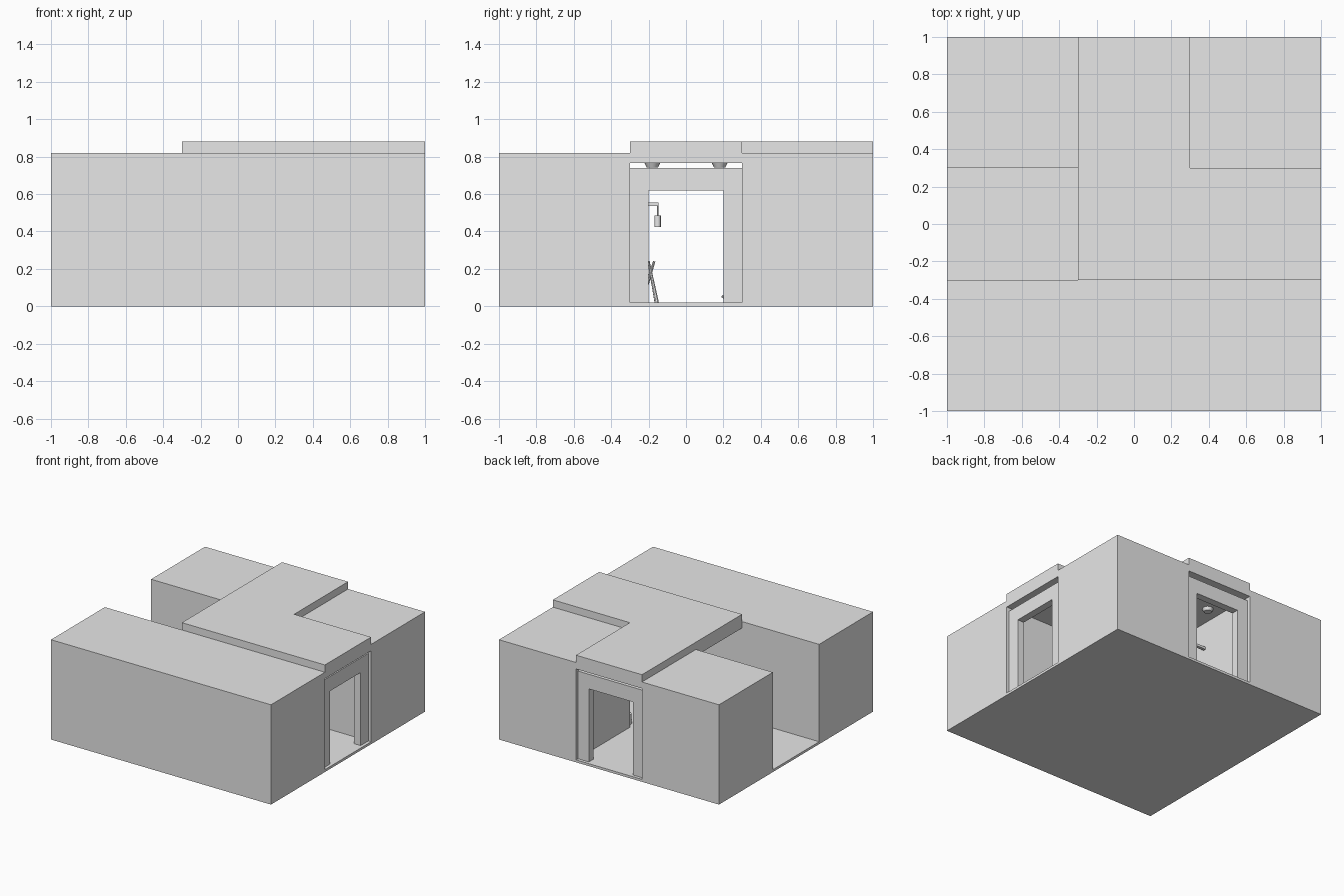
import bpy, math
from mathutils import Vector

if "Cube" in bpy.data.objects:
    bpy.data.objects.remove(bpy.data.objects["Cube"])

grey = bpy.data.materials.new("plain_grey")
grey.diffuse_color = (0.8, 0.8, 0.8, 1)
grey.use_nodes = True
grey.node_tree.nodes["Principled BSDF"].inputs["Base Color"].default_value = grey.diffuse_color

def finish(o, name, smooth=False):
    o.name = name
    o.data.materials.append(grey)
    if smooth:
        bpy.ops.object.shade_smooth_by_angle()
    return o

def box(name, x0, x1, y0, y1, z0, z1):
    bpy.ops.mesh.primitive_cube_add(size=1, location=((x0+x1)/2, (y0+y1)/2, (z0+z1)/2))
    o = bpy.context.object
    o.scale = (x1-x0, y1-y0, z1-z0)
    bpy.ops.object.transform_apply(location=False, scale=True)
    return finish(o, name)

def rod(name, a, b, r1, r2, sides=16):
    a, b = Vector(a), Vector(b)
    d = b - a
    bpy.ops.mesh.primitive_cone_add(vertices=sides, radius1=r1, radius2=r2, depth=d.length,
                                    location=(a+b)/2, rotation=d.to_track_quat('Z', 'Y').to_euler())
    return finish(bpy.context.object, name, True)

def prism(name, outline, depth):
    """Extrude an outline in the x-y plane upwards by depth."""
    me = bpy.data.meshes.new(name)
    n = len(outline)
    verts = [(x, y, z) for z in depth for x, y in outline]
    faces = [list(range(n))[::-1], list(range(n, 2*n))]
    faces += [[i, (i+1) % n, n+(i+1) % n, n+i] for i in range(n)]
    me.from_pydata(verts, [], faces)
    o = bpy.data.objects.new(name, me)
    bpy.context.collection.objects.link(o)
    return finish(o, name)

# Floor and the three solid wall blocks around the T-shaped corridor
box("floor", -1, 1, -1, 1, 0, 0.02)
box("front_wall_block", -1, 1, -1, -0.3, 0.02, 0.82)
box("back_left_wall_block", -1, -0.3, 0.3, 1, 0.02, 0.82)
box("back_right_wall_block", 0.3, 1, 0.3, 1, 0.02, 0.82)

# L-shaped roof over the right and back arms
prism("roof", [(-0.3, -0.3), (1, -0.3), (1, 0.3), (0.3, 0.3), (0.3, 1), (-0.3, 1)], (0.767, 0.88))

# Recessed door frames, with a gap under the roof: U-shaped profile
for name, turn in (("right_door_frame", 0), ("back_door_frame", math.pi/2)):
    o = prism(name, [(-0.3, 0.02), (-0.2, 0.02), (-0.2, 0.62), (0.2, 0.62),
                     (0.2, 0.02), (0.3, 0.02), (0.3, 0.74), (-0.3, 0.74)], (0.915, 0.975))
    # outline x -> y, outline y -> z, depth -> x
    for v in o.data.vertices:
        v.co = Vector((v.co.z, v.co.x, v.co.y))
    o.rotation_euler.z = turn

# Ceiling lamps
for x, y in ((0.55, 0.18), (0.55, -0.18), (0.18, 0.65), (-0.18, 0.65)):
    rod("ceiling_lamp", (x, y, 0.742), (x, y, 0.768), 0.03, 0.043)

# Wall lanterns: bracket from the wall, hook, hanging lantern
def lantern(px, py, dx, dy):
    def at(d, z):
        return (px + dx*d, py + dy*d, z)
    a, b = at(0, 0.53), at(0.152, 0.555)
    w = 0.012
    box("lantern_bracket", min(a[0], b[0]) - w*abs(dy), max(a[0], b[0]) + w*abs(dy),
        min(a[1], b[1]) - w*abs(dx), max(a[1], b[1]) + w*abs(dx), 0.535, 0.555)
    rod("lantern_hook", at(0.148, 0.485), at(0.148, 0.54), 0.004, 0.004, 8)
    rod("lantern", at(0.148, 0.425), at(0.148, 0.485), 0.017, 0.017)

lantern(0.4, -0.3, 0, 1)
lantern(-0.3, 0.47, 1, 0)

# Poles leaning on the front wall
for x0, x1 in ((0.155, 0.24), (0.31, 0.22)):
    rod("leaning_pole", (x0, -0.155, 0.012), (x1, -0.2, 0.24), 0.012, 0.006, 8)
rod("leaning_pole", (0.23, -0.24, 0.015), (0.24, -0.17, 0.24), 0.012, 0.006, 8)

# Small pot by the wall corner
rod("pot", (0.366, 0.255, 0.002), (0.366, 0.255, 0.1), 0.045, 0.04)
rod("pot_spout", (0.366, 0.22, 0.035), (0.366, 0.192, 0.055), 0.008, 0.006, 8)
